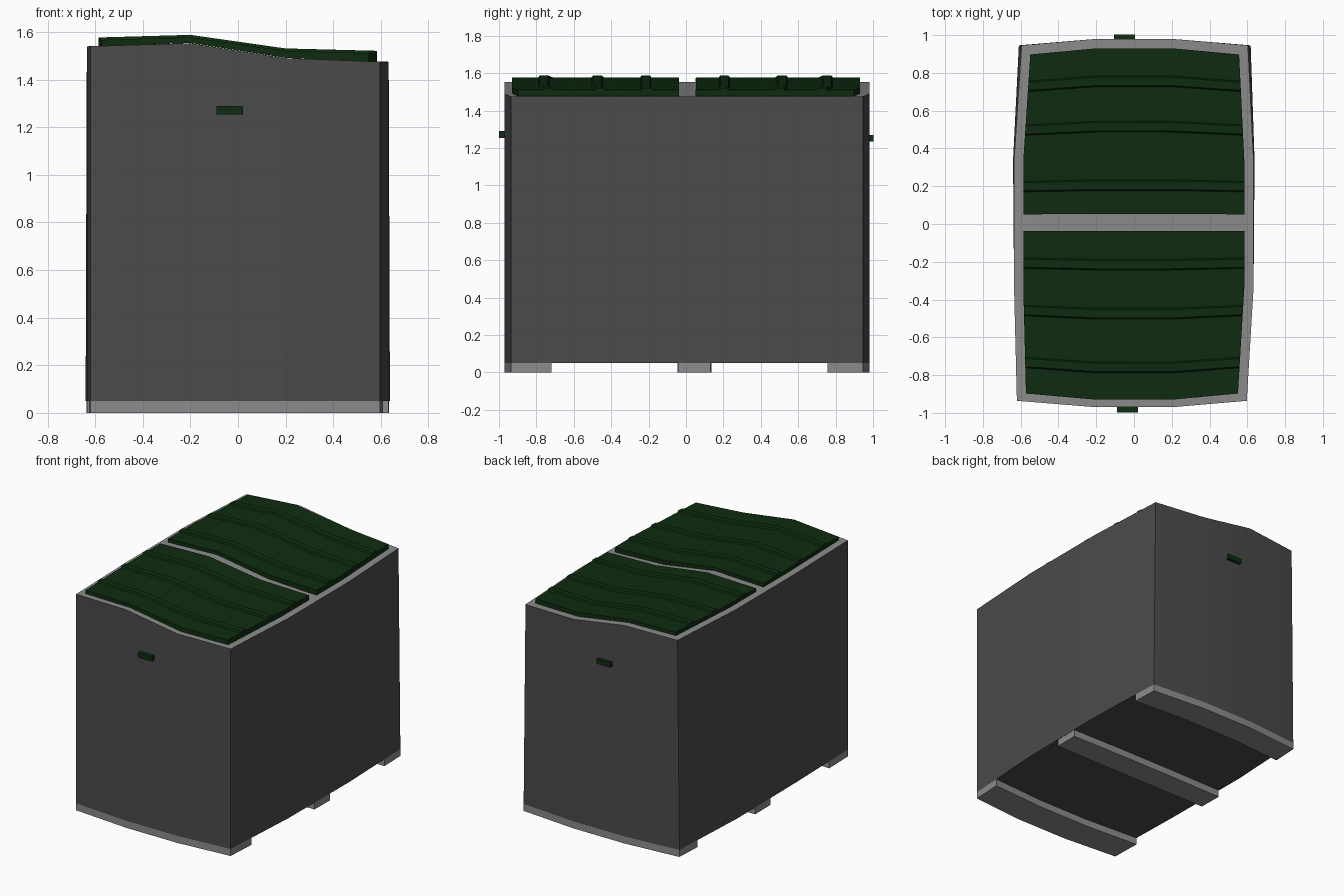
import bpy, bmesh, math

cube = bpy.data.objects.get("Cube")
if cube:
    bpy.data.objects.remove(cube, do_unlink=True)


def material(name, rgb):
    m = bpy.data.materials.new(name)
    m.use_nodes = True
    m.diffuse_color = (*rgb, 1)
    m.node_tree.nodes["Principled BSDF"].inputs["Base Color"].default_value = (*rgb, 1)
    return m


DARK = material("dark grey", (0.07, 0.07, 0.07))
LIGHT = material("light grey", (0.26, 0.26, 0.26))
GREEN = material("dark green", (0.0045, 0.025, 0.005))

# Plan outline: side wall positions along the length
STATIONS = (-0.97, -0.35, 0.35, 0.98)
LEFT_WALL = (-0.62, -0.635, -0.635, -0.595)
RIGHT_WALL = (0.597, 0.633, 0.633, 0.603)
BEND = 0.2      # x of the bends in the end walls
BOW = 0.965     # corners sit back from the bowed ends

# Heights across the four columns, from -x to +x
RIM = (1.54, 1.553, 1.49, 1.475)
LID_TOP = (1.567, 1.578, 1.521, 1.511)


def wall_x(y, table):
    for i in range(3):
        if y <= STATIONS[i + 1] or i == 2:
            t = (y - STATIONS[i]) / (STATIONS[i + 1] - STATIONS[i])
            return table[i] + t * (table[i + 1] - table[i])


def column_points(y, inset, flare):
    out = flare * max(0, y) - inset
    return ((wall_x(y, LEFT_WALL) - out, y * BOW), (-BEND, y),
            (BEND, y), (wall_x(y, RIGHT_WALL) + out, y * BOW))


def slab(name, rows, low, high, mat, inset=0, flare_low=0, flare_high=0, top_mat=None):
    """Closed solid over rows of (y, extra height), four columns wide."""
    bm = bmesh.new()
    layers = []
    for heights, flare, raised in ((low, flare_low, 0), (high, flare_high, 1)):
        layers.append([[bm.verts.new((x, y, z + raised * extra))
                        for (x, y), z in zip(column_points(row_y, inset, flare), heights)]
                       for row_y, extra in rows])
    bottom, top = layers
    last = len(rows) - 1
    for r in range(last):
        for c in range(3):
            for g in layers:
                bm.faces.new((g[r][c], g[r][c + 1], g[r + 1][c + 1], g[r + 1][c]))
        for c in (0, 3):
            bm.faces.new((bottom[r][c], bottom[r + 1][c], top[r + 1][c], top[r][c]))
    for r in (0, last):
        for c in range(3):
            bm.faces.new((bottom[r][c], bottom[r][c + 1], top[r][c + 1], top[r][c]))
    bmesh.ops.recalc_face_normals(bm, faces=bm.faces)
    if top_mat:
        for f in bm.faces:
            f.material_index = int(f.normal.z > 0.5)
    me = bpy.data.meshes.new(name)
    bm.to_mesh(me)
    bm.free()
    ob = bpy.data.objects.new(name, me)
    bpy.context.collection.objects.link(ob)
    me.materials.append(mat)
    if top_mat:
        me.materials.append(top_mat)
    bpy.ops.object.select_all(action="DESELECT")
    ob.select_set(True)
    bpy.context.view_layer.objects.active = ob
    bpy.ops.object.shade_smooth_by_angle(angle=math.radians(25))
    return ob


# Bin body with a light rim on top
slab("bin_body", [(y, 0) for y in STATIONS], (0.05,) * 4, RIM, DARK,
     flare_low=0.015, top_mat=LIGHT)

# Skids under the body
for name, y0, y1 in (("front_skid", -0.97, -0.745), ("middle_skid", -0.045, 0.135),
                     ("back_skid", 0.785, 0.98)):
    slab(name, [(y0, 0), (y1, 0)], (0,) * 4, (0.05,) * 4, LIGHT,
         flare_low=0.015, flare_high=0.015)


# Ribbed lids following the wavy rim
def lid(name, y0, y1, ribs, bend):
    rows = [(y0, 0), (y1, 0), (bend, 0)]
    for y in ribs:
        rows += [(y - 0.029, 0), (y - 0.022, 0.01), (y + 0.022, 0.01), (y + 0.029, 0)]
    slab(name, sorted(rows), [z + 0.001 for z in RIM], LID_TOP, GREEN, inset=0.049)


lid("front_lid", -0.93, -0.038, (-0.76, -0.475, -0.215), -0.35)
lid("back_lid", 0.053, 0.93, (0.205, 0.515, 0.755), 0.35)

# Handles on both ends
for name, x, y, z in (("front_handle", -0.035, -0.982, 1.272),
                      ("back_handle", -0.05, 0.985, 1.252)):
    bpy.ops.mesh.primitive_cube_add(size=1, location=(x, y, z))
    handle = bpy.context.object
    handle.name = name
    handle.scale = (0.11, 0.034, 0.035)
    handle.data.materials.append(GREEN)
